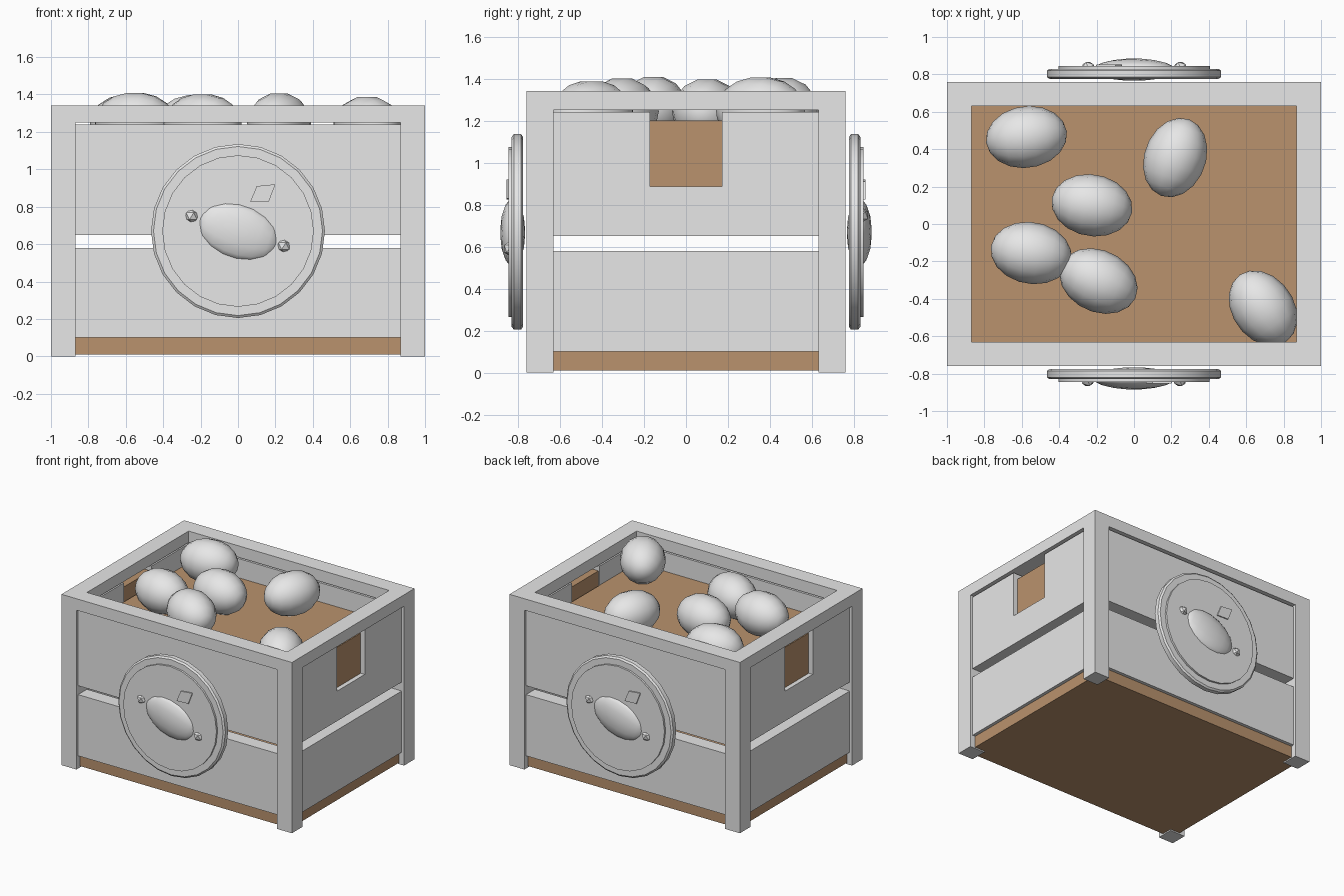
import bpy, bmesh, math
from mathutils import Matrix, Vector

if "Cube" in bpy.data.objects:
    bpy.data.objects.remove(bpy.data.objects["Cube"], do_unlink=True)


def make_material(name, color):
    mat = bpy.data.materials.new(name)
    mat.use_nodes = True
    mat.diffuse_color = color
    mat.node_tree.nodes["Principled BSDF"].inputs["Base Color"].default_value = color
    return mat


grey = make_material("light grey", (0.8, 0.8, 0.8, 1))
brown = make_material("wood brown", (0.49, 0.29, 0.155, 1))


def finish(name, bm, mat, matrix=None, smooth=None):
    """Turn a bmesh into a named object, optionally placed and smoothed."""
    if matrix:
        bm.transform(matrix)
    bmesh.ops.recalc_face_normals(bm, faces=bm.faces)
    mesh = bpy.data.meshes.new(name)
    bm.to_mesh(mesh)
    bm.free()
    mesh.materials.append(mat)
    obj = bpy.data.objects.new(name, mesh)
    bpy.context.collection.objects.link(obj)
    if smooth:
        bpy.ops.object.select_all(action='DESELECT')
        obj.select_set(True)
        bpy.context.view_layer.objects.active = obj
        bpy.ops.object.shade_smooth_by_angle(angle=math.radians(smooth))
    return obj


def box(name, low, high, mat, matrix=None):
    low, high = Vector(low), Vector(high)
    bm = bmesh.new()
    bmesh.ops.create_cube(bm, size=1)
    bmesh.ops.scale(bm, vec=high - low, verts=bm.verts)
    bmesh.ops.translate(bm, vec=(low + high) / 2, verts=bm.verts)
    return finish(name, bm, mat, matrix)


def prism(name, points, offset, mat, matrix=None):
    """Extrude a flat outline by an offset."""
    bm = bmesh.new()
    face = bm.faces.new([bm.verts.new(p) for p in points])
    new = bmesh.ops.extrude_face_region(bm, geom=[face], use_keep_orig=True)["geom"]
    verts = [v for v in new if isinstance(v, bmesh.types.BMVert)]
    bmesh.ops.translate(bm, vec=offset, verts=verts)
    return finish(name, bm, mat, matrix)


def ellipsoid(name, center, radii, rotation, mat):
    """Egg-like body whose poles lie along its local x axis."""
    bm = bmesh.new()
    bmesh.ops.create_uvsphere(bm, u_segments=14, v_segments=9, radius=1)
    bm.transform(Matrix.Rotation(math.pi / 2, 4, 'Y'))
    matrix = Matrix.Translation(center) @ rotation @ Matrix.Diagonal((*radii, 1))
    return finish(name, bm, mat, matrix, smooth=60)


# Crate frame dimensions
X, Y, H = 1.0, 0.76, 1.34
POST, RIM_Z = 0.13, 1.25
XI, YI = X - POST, Y - POST
RECESS = 0.02

turns = {"front": Matrix.Identity(4), "back": Matrix.Rotation(math.pi, 4, 'Z')}

for side, turn in turns.items():
    # Corner posts and top rim
    for i, sx in enumerate((-1, 1)):
        xs = sorted((sx * X, sx * XI))
        box(f"{side}_post_{i}", (xs[0], -Y, 0), (xs[1], -YI, RIM_Z), grey, turn)
    box(f"{side}_rim_long", (-X, -Y, RIM_Z), (X, -YI, H), grey, turn)
    box(f"{side}_rim_short", (XI, -YI, RIM_Z), (X, YI, H), grey, turn)

    # Long side boards
    for level, z0, z1 in (("lower", 0.1, 0.58), ("upper", 0.65, 1.24)):
        box(f"{side}_{level}_board", (-XI, -Y + RECESS, z0), (XI, -YI, z1), grey, turn)

    # Short side boards, the upper one notched for a handle
    box(f"{side}_end_lower_board", (XI, -YI, 0.1), (X - RECESS, YI, 0.58), grey, turn)
    outline = [(-YI, 0.65), (YI, 0.65), (YI, 1.24), (0.172, 1.24),
               (0.172, 0.885), (-0.172, 0.885), (-0.172, 1.24), (-YI, 1.24)]
    prism(f"{side}_end_upper_board", [(XI, y, z) for y, z in outline],
          (POST - RECESS, 0, 0), grey, turn)
    box(f"{side}_handle_panel", (XI + 0.01, -0.172, 0.885), (X - 0.055, 0.172, 1.2),
        brown, turn)

    # Round badge: stepped disc turned around the y axis
    bm = bmesh.new()
    profile = [(0, 0.775), (0.45, 0.775), (0.465, 0.785), (0.465, 0.82),
               (0.452, 0.83), (0.405, 0.83), (0.405, 0.845), (0, 0.845)]
    verts = [bm.verts.new((r, -d, 0)) for r, d in profile]
    edges = [bm.edges.new(pair) for pair in zip(verts, verts[1:])]
    bmesh.ops.spin(bm, geom=verts + edges, cent=(0, 0, 0), axis=(0, 1, 0),
                   angle=math.tau, steps=24)
    bmesh.ops.remove_doubles(bm, verts=bm.verts, dist=0.0005)
    finish(f"{side}_badge_disc", bm, grey,
           turn @ Matrix.Translation((0, 0, 0.67)), smooth=30)

    # Raised fruit relief with two tips and a leaf
    ellipsoid(f"{side}_badge_fruit", turn @ Vector((0, -0.825, 0.667)),
              (0.225, 0.06, 0.153), turn @ Matrix.Rotation(math.radians(19), 4, 'Y'), grey)
    for i, (x, z) in enumerate(((-0.248, 0.75), (0.245, 0.59))):
        bm = bmesh.new()
        bmesh.ops.create_icosphere(bm, subdivisions=1, radius=0.04)
        finish(f"{side}_badge_tip_{i}", bm, grey,
               turn @ Matrix.Translation((x, -0.832, z)))
    leaf = [(0.065, 0.825), (0.165, 0.828), (0.2, 0.92), (0.1, 0.91)]
    prism(f"{side}_badge_leaf", [(x, -0.854, z) for x, z in leaf],
          (0, 0.012, 0), grey, turn)

# Floor and the raised tray the fruit lies on
box("floor", (-X + 0.045, -Y + 0.045, 0.01), (X - 0.045, Y - 0.045, 0.1), brown)
box("tray", (-XI, -YI, 1.04), (XI, YI, 1.09), brown)

# Loose fruit: x, y, z, heading in degrees
fruits = [(-0.575, 0.465, 1.245, 8), (0.22, 0.355, 1.248, 70),
          (-0.225, 0.1, 1.24, -10), (-0.55, -0.155, 1.252, -10),
          (-0.19, -0.305, 1.243, -25), (0.69, -0.45, 1.23, -55)]
for i, (x, y, z, heading) in enumerate(fruits):
    ellipsoid(f"fruit_{i + 1}", (x, y, z), (0.218, 0.165, 0.163),
              Matrix.Rotation(math.radians(heading), 4, 'Z'), grey)
